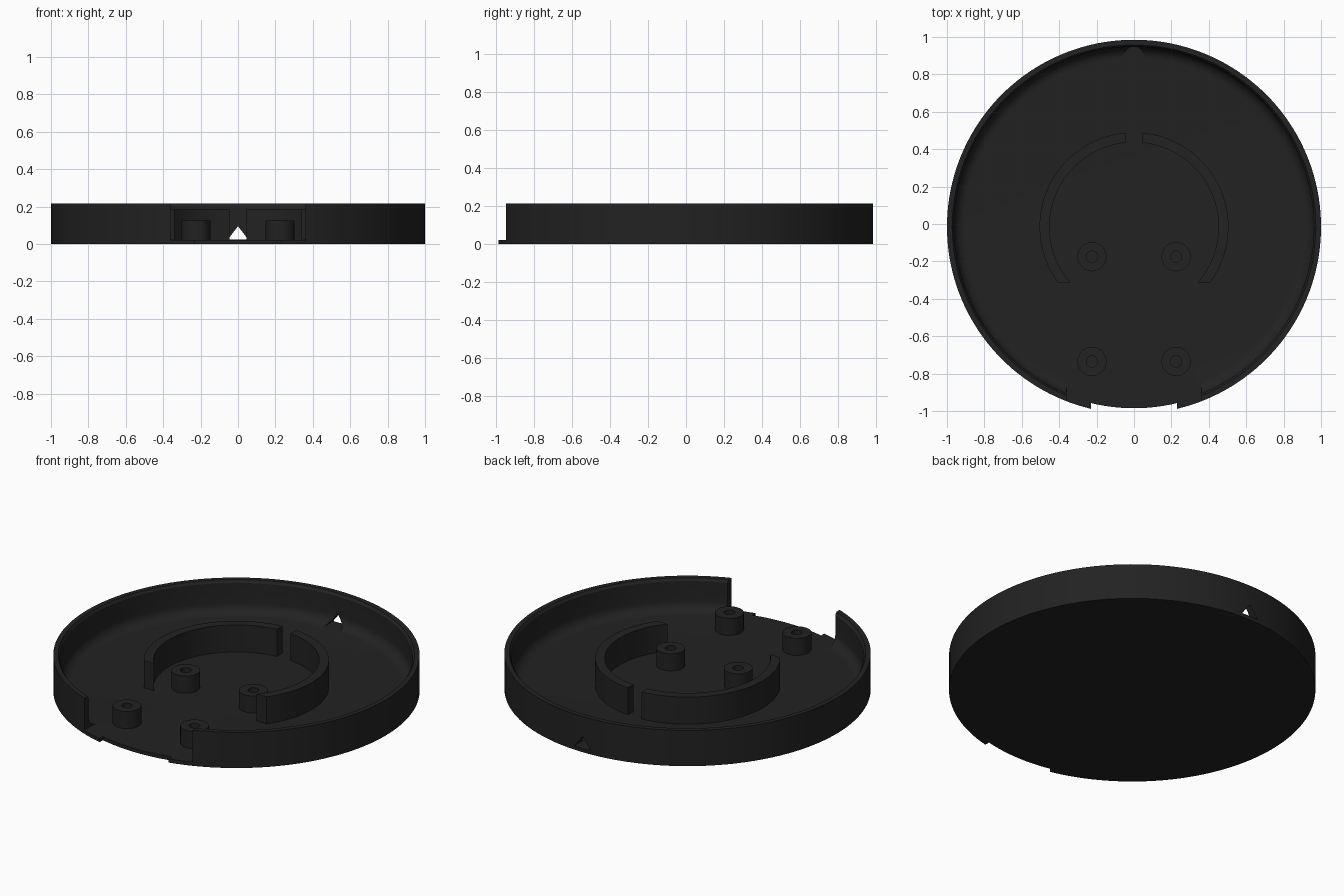
import bpy, bmesh, math

if "Cube" in bpy.data.objects:
    bpy.data.objects.remove(bpy.data.objects["Cube"])

CY = -0.015      # centre of the round tray in y
FLOOR = 0.022    # floor thickness
TOP = 0.215      # rim height

black = bpy.data.materials.new("matte black")
black.diffuse_color = (0.016, 0.016, 0.016, 1)
black.use_nodes = True
black.node_tree.nodes["Principled BSDF"].inputs["Base Color"].default_value = black.diffuse_color


def make(name, bm, smooth=True):
    bmesh.ops.remove_doubles(bm, verts=bm.verts, dist=1e-5)
    bmesh.ops.recalc_face_normals(bm, faces=bm.faces)
    mesh = bpy.data.meshes.new(name)
    bm.to_mesh(mesh)
    bm.free()
    ob = bpy.data.objects.new(name, mesh)
    bpy.context.collection.objects.link(ob)
    mesh.materials.append(black)
    if smooth:
        smooth_edges(ob)
    return ob


def smooth_edges(ob):
    bpy.ops.object.select_all(action='DESELECT')
    ob.select_set(True)
    bpy.context.view_layer.objects.active = ob
    bpy.ops.object.shade_smooth_by_angle(angle=math.radians(30))


def lathe(name, profile, x, y, steps, closed=False):
    """Spin an (r, z) profile around a vertical axis."""
    bm = bmesh.new()
    vs = [bm.verts.new((x + r, y, z)) for r, z in profile]
    pairs = list(zip(vs, vs[1:])) + ([(vs[-1], vs[0])] if closed else [])
    edges = [bm.edges.new(p) for p in pairs]
    bmesh.ops.spin(bm, geom=vs + edges, cent=(x, y, 0), axis=(0, 0, 1),
                   angle=2 * math.pi, steps=steps)
    return make(name, bm)


def prism(name, outline, axis, lo, hi, smooth=False):
    """Extrude a 2D outline along z (x, y points) or y (x, z points)."""
    bm = bmesh.new()
    at = (lambda p, d: (p[0], p[1], d)) if axis == 'z' else (lambda p, d: (p[0], d, p[1]))
    a = [bm.verts.new(at(p, lo)) for p in outline]
    b = [bm.verts.new(at(p, hi)) for p in outline]
    bm.faces.new(a)
    bm.faces.new(b)
    n = len(a)
    for i in range(n):
        bm.faces.new((a[i], a[(i + 1) % n], b[(i + 1) % n], b[i]))
    return make(name, bm, smooth)


def arc(r, a0, a1, n):
    return [(r * math.cos(a0 + (a1 - a0) * i / n),
             CY + r * math.sin(a0 + (a1 - a0) * i / n)) for i in range(n + 1)]


# Tray: floor, filleted inner corner and upright wall
F = 0.06
fillet = [(0.962 - F + F * math.sin(t), FLOOR + F - F * math.cos(t))
          for t in (math.pi / 2 * i / 8 for i in range(9))]
tray = lathe("tray", [(0, 0), (1, 0), (1, TOP), (0.972, TOP), (0.962, TOP - 0.015)]
             + fillet[::-1] + [(0, FLOOR)], 0, CY, 160)

# Cutters: front opening, set-back floor edge, triangular cable hole
opening = prism("opening_cutter", [(-0.36, -1.2), (0.36, -1.2), (0.36, -0.85), (-0.36, -0.85)],
                'z', FLOOR, 0.4)
half = math.asin(0.23 / 0.97)
edge = prism("floor_edge_cutter", arc(0.97, -math.pi / 2 - half, -math.pi / 2 + half, 16)
             + [(0.23, -1.2), (-0.23, -1.2)], 'z', -0.1, 0.4)
hole = prism("cable_hole_cutter", [(-0.055, FLOOR + 0.001), (0.055, FLOOR + 0.001), (0, 0.095)],
             'y', 0.8, 1.2)
for cutter in (opening, edge, hole):
    mod = tray.modifiers.new(cutter.name, 'BOOLEAN')
    mod.operation = 'DIFFERENCE'
    mod.solver = 'EXACT'
    mod.object = cutter
    bpy.ops.object.select_all(action='DESELECT')
    bpy.context.view_layer.objects.active = tray
    tray.select_set(True)
    bpy.ops.object.modifier_apply(modifier=mod.name)
    bpy.data.objects.remove(cutter)
smooth_edges(tray)

# Inner ring: two curved walls, gap at the back, flat-cut front ends
RO, RI = 0.505, 0.452
for side, label in ((1, "right"), (-1, "left")):
    outer = arc(RO, -math.asin(0.297 / RO), math.acos(0.045 / RO), 40)
    inner = arc(RI, math.acos(0.045 / RI), -math.asin(0.297 / RI), 40)
    prism("ring_wall_" + label, [(side * x, y) for x, y in outer + inner],
          'z', FLOOR - 0.005, 0.185, True)

# Screw posts with centre holes
for x in (-0.225, 0.225):
    for y in (-0.175, -0.735):
        lathe("screw_post", [(0.03, FLOOR - 0.005), (0.078, FLOOR - 0.005),
                             (0.078, 0.125), (0.03, 0.125)], x, y, 40, True)
